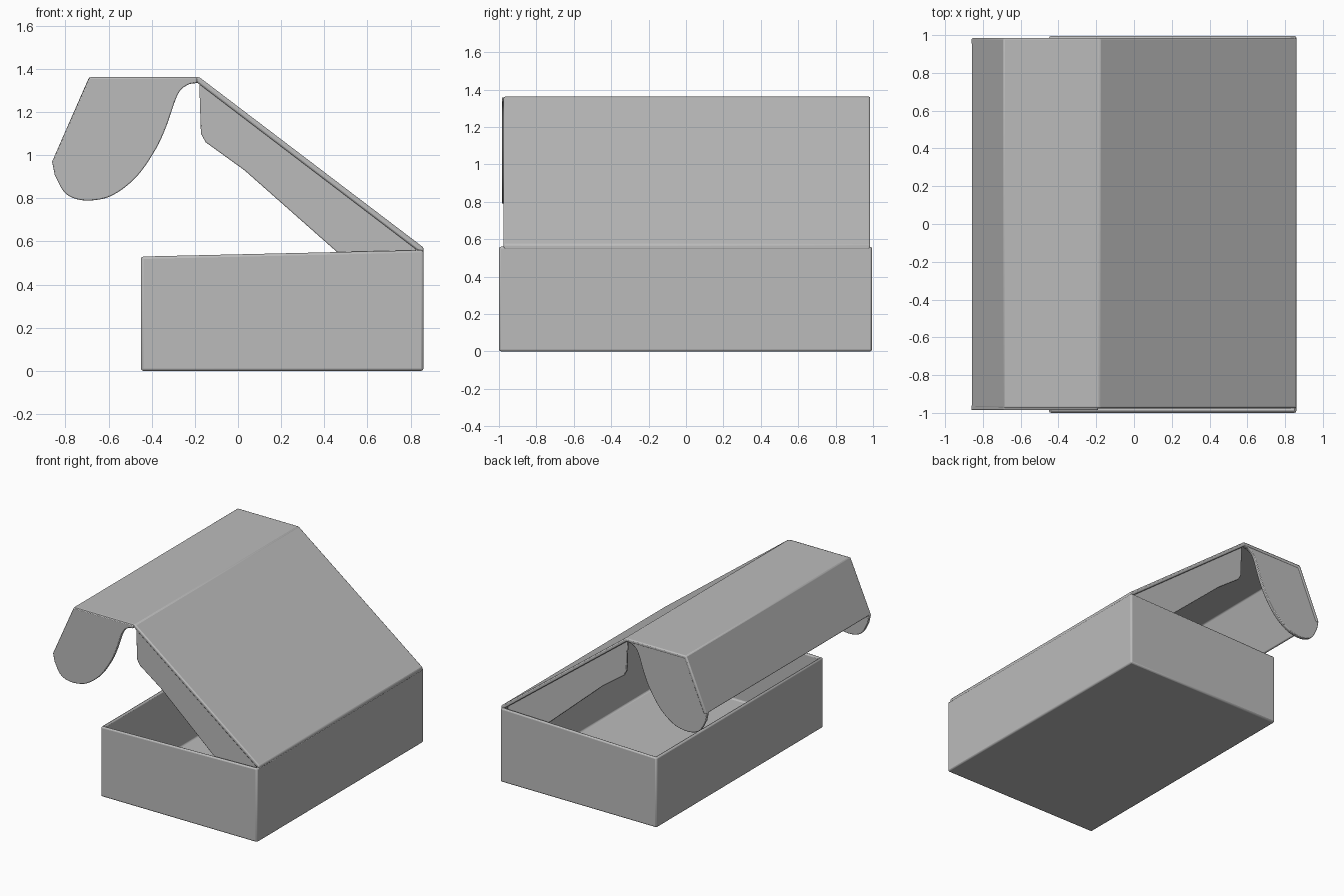
import bpy, bmesh
from mathutils import Vector

cube = bpy.data.objects.get("Cube")
if cube:
    bpy.data.objects.remove(cube, do_unlink=True)

card = bpy.data.materials.new("grey_card")
card.use_nodes = True
GREY = (0.5, 0.5, 0.5, 1)
card.diffuse_color = GREY
card.node_tree.nodes["Principled BSDF"].inputs["Base Color"].default_value = GREY


def finish(name, bm, bevel=0.008):
    bmesh.ops.recalc_face_normals(bm, faces=bm.faces)
    mesh = bpy.data.meshes.new(name)
    bm.to_mesh(mesh)
    bm.free()
    mesh.materials.append(card)
    obj = bpy.data.objects.new(name, mesh)
    bpy.context.collection.objects.link(obj)
    mod = obj.modifiers.new("soft_edges", 'BEVEL')
    mod.width, mod.segments, mod.angle_limit = bevel, 2, 0.6
    bpy.ops.object.select_all(action='DESELECT')
    obj.select_set(True)
    bpy.context.view_layer.objects.active = obj
    bpy.ops.object.shade_smooth_by_angle(angle=0.6)
    return obj


def panel(name, outline, y0, y1, bevel=0.008):
    """Extrude a closed x-z outline from y0 to y1."""
    bm = bmesh.new()
    face = bm.faces.new([bm.verts.new((x, y0, z)) for x, z in outline])
    new = bmesh.ops.extrude_face_region(bm, geom=[face])["geom"]
    bmesh.ops.translate(bm, vec=(0, y1 - y0, 0),
                        verts=[v for v in new if isinstance(v, bmesh.types.BMVert)])
    return finish(name, bm, bevel)


def smooth(points, steps=5):
    """Catmull-Rom curve through the points."""
    p = [Vector(q) for q in points]
    p = [2 * p[0] - p[1]] + p + [2 * p[-1] - p[-2]]
    out = []
    for a, b, c, d in zip(p, p[1:], p[2:], p[3:]):
        for i in range(steps):
            t = i / steps
            out.append(0.5 * (2 * b + (c - a) * t + (2 * a - 5 * b + 4 * c - d) * t ** 2
                              + (3 * b - a - 3 * c + d) * t ** 3))
    return out + [p[-2]]


# Open tray: tapered block hollowed from the top
bm = bmesh.new()
bmesh.ops.create_cube(bm, size=1)
for v in bm.verts:
    right, top = v.co.x > 0, v.co.z > 0
    v.co = (0.86 if right else -0.45, 0.995 if v.co.y > 0 else -1,
            (0.56 if right else 0.53) if top else 0)
bm.normal_update()
rim = max(bm.faces, key=lambda f: f.normal.z)
bmesh.ops.inset_region(bm, faces=[rim], thickness=0.032)
floor = bmesh.ops.extrude_face_region(bm, geom=[rim])["geom"]
bmesh.ops.delete(bm, geom=[rim], context='FACES')
for v in floor:
    if isinstance(v, bmesh.types.BMVert):
        v.co.z = 0.025
finish("tray", bm, 0.012)

# Lid sheet: sloping cover, flat front panel and turned-down lip
panel("lid_sheet", [(0.86, 0.545), (0.86, 0.572), (-0.18, 1.362), (-0.69, 1.362), (-0.862, 0.97),
                    (-0.838, 0.962), (-0.674, 1.337), (-0.19, 1.337), (0.83, 0.56)],
      -0.975, 0.985)

# Side walls of the lid, tucked inside the tray, and rounded ears of the front panel
wall = [(0.825, 0.585), (-0.18, 1.35), (-0.172, 1.1), (-0.15, 1.06), (0.03, 0.93),
        (0.46, 0.55), (0.825, 0.25)]
ear = [(-0.19, 1.358), (-0.69, 1.358), (-0.862, 0.97)] + smooth(
    [(-0.85, 0.91), (-0.81, 0.835), (-0.76, 0.8), (-0.68, 0.79), (-0.58, 0.815), (-0.47, 0.9),
     (-0.38, 1.03), (-0.33, 1.14), (-0.28, 1.28), (-0.235, 1.325), (-0.19, 1.335)])
for side, y in (("right", -0.965), ("left", 0.96)):
    inward = 0.02 if y < 0 else -0.02
    panel("lid_wall_" + side, wall, y, y + inward, 0.005)
    edge = y - inward
    panel("lid_ear_" + side, ear, edge, edge + inward * 1.3, 0.005)
